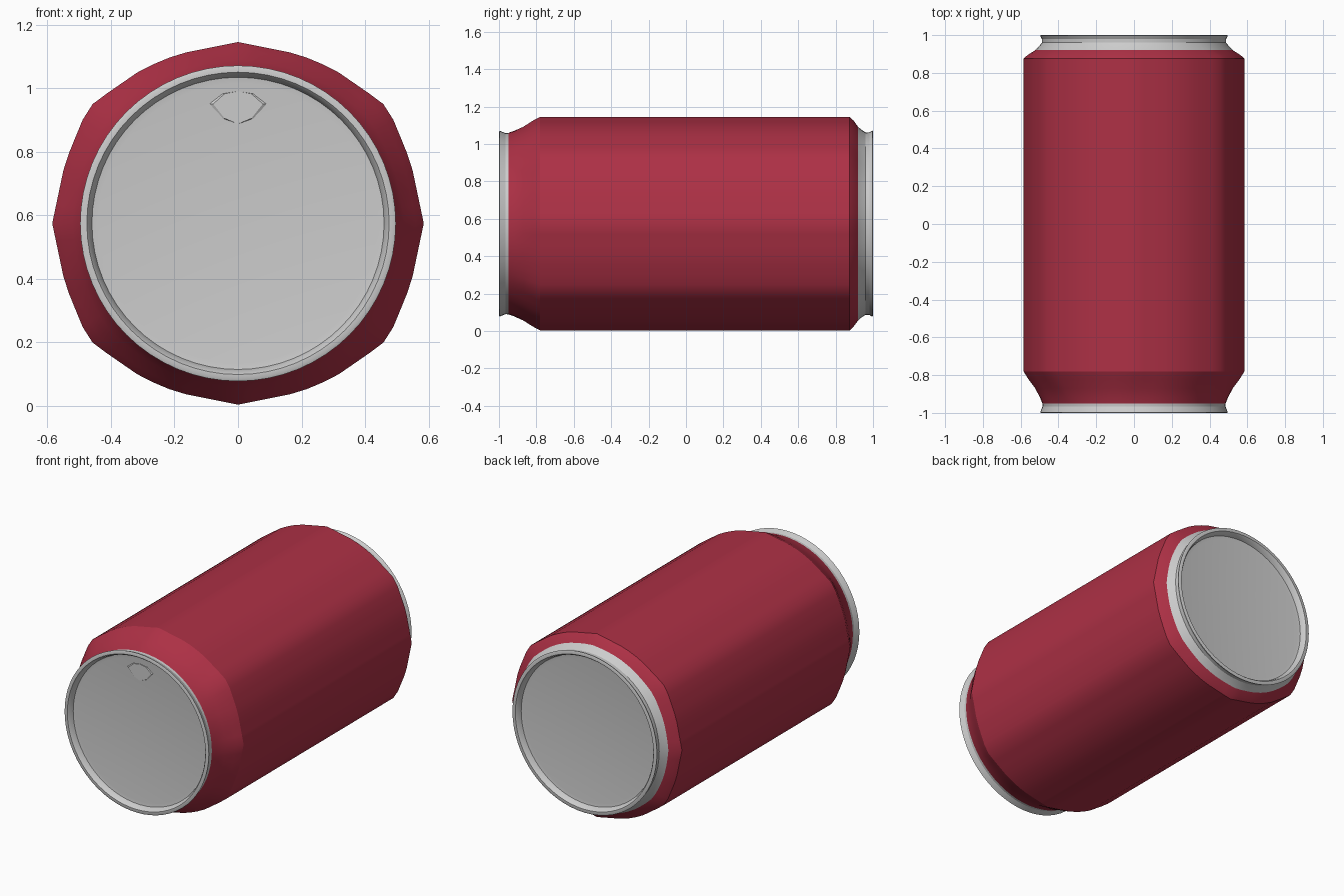
import bpy, bmesh, math

if "Cube" in bpy.data.objects:
    bpy.data.objects.remove(bpy.data.objects["Cube"])

CZ = 0.574   # height of the can's axis
N = 64

# One quarter of the slightly lumpy eight-sided body section, mirrored by folding the angle
QUARTER = [(0.585, 0), (0.545, 0.19), (0.49, 0.325), (0.455, 0.38),
           (0.30, 0.487), (0.19, 0.533), (0, 0.571)]


def section_point(a):
    """Point on the body outline in direction a."""
    c, s = abs(math.cos(a)), abs(math.sin(a))
    for (x0, z0), (x1, z1) in zip(QUARTER, QUARTER[1:]):
        n = x0 * z1 - x1 * z0
        u = (c * z1 - s * x1) / n
        v = (x0 * s - z0 * c) / n
        if u >= -1e-6 and v >= -1e-6:
            return 1 / (u + v)
    return 0.575


def loft(name, rings, color=None, cap_end=False):
    """Rings are (y, circle radius, blend towards body outline)."""
    bm = bmesh.new()
    loops = []
    for y, r, blend in rings:
        loop = []
        for i in range(N):
            a = math.tau * i / N
            rad = r * (1 - blend) + section_point(a) * blend
            loop.append(bm.verts.new((rad * math.cos(a), y, CZ + rad * math.sin(a))))
        loops.append(loop)
    for p, q in zip(loops, loops[1:]):
        for i in range(N):
            j = (i + 1) % N
            bm.faces.new((p[i], p[j], q[j], q[i]))
    if cap_end:
        bm.faces.new(loops[-1])
    bmesh.ops.recalc_face_normals(bm, faces=bm.faces)
    # Make sure the open shells face outwards
    outer = max(bm.faces, key=lambda f: abs(f.normal.y) if cap_end and len(f.verts) == N else 0)
    if cap_end and outer.normal.y * rings[0][0] < 0:
        bmesh.ops.reverse_faces(bm, faces=bm.faces)
    elif not cap_end:
        f = bm.faces[0]
        c = f.calc_center_median()
        if f.normal.x * c.x + f.normal.z * (c.z - CZ) < 0:
            bmesh.ops.reverse_faces(bm, faces=bm.faces)
    return finish(name, bm, color)


def finish(name, bm, color=None):
    me = bpy.data.meshes.new(name)
    bm.to_mesh(me)
    bm.free()
    ob = bpy.data.objects.new(name, me)
    bpy.context.collection.objects.link(ob)
    if color:
        mat = bpy.data.materials.new(name + "_paint")
        mat.diffuse_color = color
        mat.use_nodes = True
        mat.node_tree.nodes["Principled BSDF"].inputs["Base Color"].default_value = mat.diffuse_color
        me.materials.append(mat)
    bpy.ops.object.select_all(action='DESELECT')
    ob.select_set(True)
    bpy.context.view_layer.objects.active = ob
    bpy.ops.object.shade_smooth_by_angle(angle=math.radians(25))
    return ob


# Painted body with a tapered shoulder at each end
loft("can_body", [(-0.95, 0.485, 0), (-0.92, 0.485, 0.12), (-0.87, 0.485, 0.38),
                  (-0.82, 0.485, 0.75), (-0.78, 0.485, 1), (0.875, 0.485, 1),
                  (0.895, 0.485, 0.78), (0.92, 0.485, 0.38)],
     color=(0.42, 0.03, 0.06, 1))

# Bare metal neck, rolled rim and recessed panel at each end
loft("front_lid", [(-0.95, 0.485, 0), (-0.965, 0.484, 0), (-0.985, 0.492, 0),
                   (-0.997, 0.497, 0), (-1.0, 0.49, 0), (-1.0, 0.476, 0),
                   (-0.99, 0.468, 0), (-0.965, 0.46, 0), (-0.962, 0.44, 0)], cap_end=True)
loft("back_lid", [(0.92, 0.485, 0.38), (0.938, 0.485, 0.2), (0.96, 0.485, 0.03),
                  (0.98, 0.488, 0), (0.997, 0.498, 0), (1.0, 0.49, 0), (1.0, 0.476, 0),
                  (0.99, 0.468, 0), (0.965, 0.46, 0), (0.962, 0.44, 0)], cap_end=True)

# Faint pressed fan shape near the top of the front panel
bm = bmesh.new()
fan = [(0, 0.887), (0.05, 0.905), (0.092, 0.95), (0.05, 0.982),
       (0, 0.99), (-0.05, 0.982), (-0.092, 0.95), (-0.05, 0.905)]
front = [bm.verts.new((x * 0.85, -0.966, z)) for x, z in fan]
back = [bm.verts.new((x, -0.961, z)) for x, z in fan]
bm.faces.new(front)
for i in range(len(fan)):
    j = (i + 1) % len(fan)
    bm.faces.new((front[i], front[j], back[j], back[i]))
bmesh.ops.recalc_face_normals(bm, faces=bm.faces)
if max(bm.faces, key=lambda f: len(f.verts)).normal.y > 0:
    bmesh.ops.reverse_faces(bm, faces=bm.faces)
finish("pressed_mark", bm)
